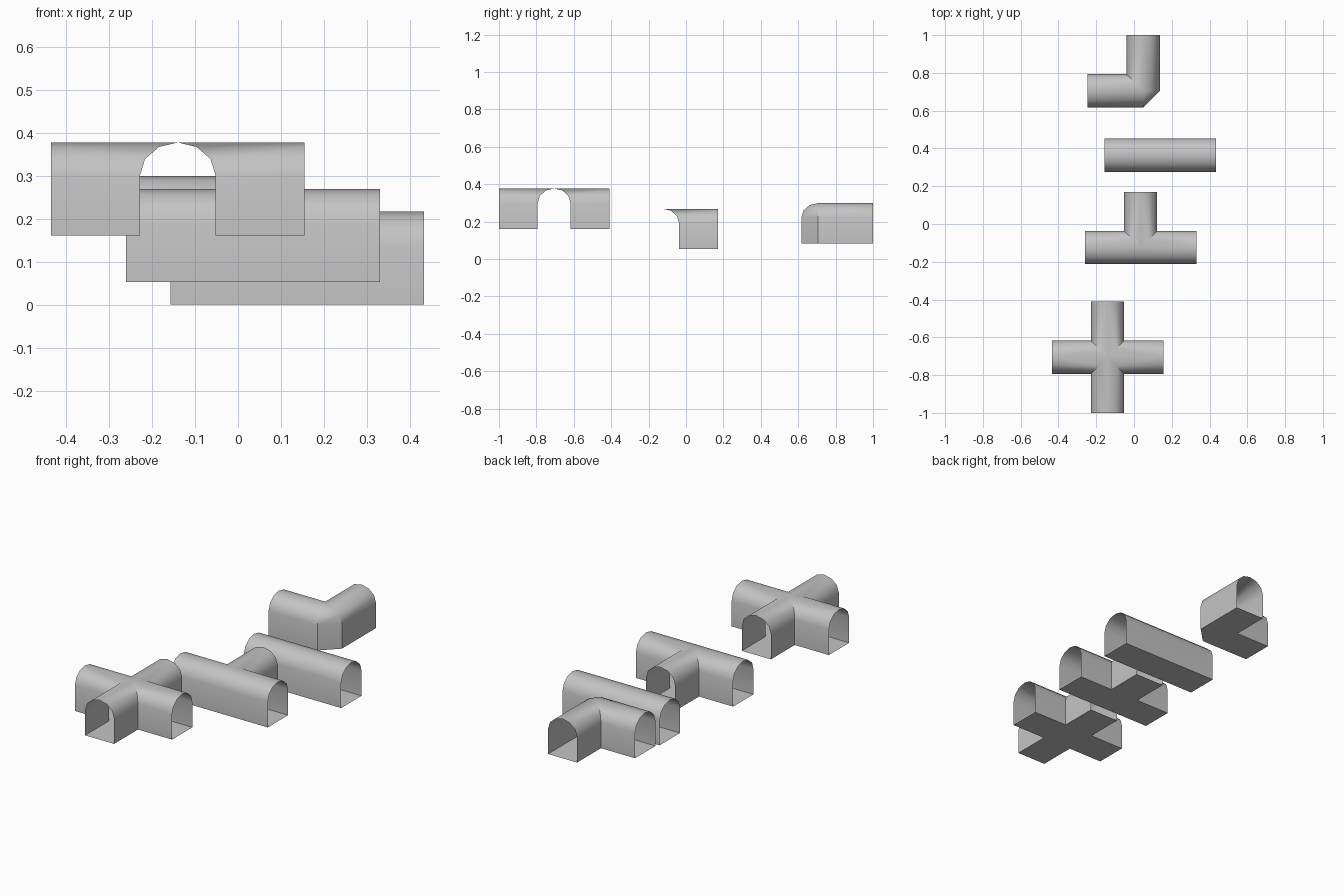
import bpy, bmesh, math
from mathutils import Vector

if "Cube" in bpy.data.objects:
    bpy.data.objects.remove(bpy.data.objects["Cube"], do_unlink=True)

HALF_WIDTH = 0.088
WALL = 0.139
ARCH = 0.077
REACH = 0.295
STEPS = 3

concrete = bpy.data.materials.new("plain_grey")
concrete.use_nodes = True
grey = (0.55, 0.55, 0.55, 1)
concrete.diffuse_color = grey
concrete.node_tree.nodes["Principled BSDF"].inputs["Base Color"].default_value = grey

# Half of the tunnel section: floor centre, floor corner, wall, arch, crown
section = [(0, 0), (HALF_WIDTH, 0)]
for i in range(STEPS + 1):
    a = math.pi / 2 * i / STEPS
    section.append((HALF_WIDTH * math.cos(a), WALL + ARCH * math.sin(a)))


def strip(bm, row_a, row_b):
    """Skin the gap between two matching rows of points."""
    a = [bm.verts.new(p) for p in row_a]
    b = [bm.verts.new(p) for p in row_b]
    for i in range(len(a) - 1):
        bm.faces.new((a[i], a[i + 1], b[i + 1], b[i]))


def row(along, side, distances):
    return [along * t + side * w + Vector((0, 0, z))
            for t, (w, z) in zip(distances, section)]


def tunnel(name, location, arms, outer_corner=None):
    bm = bmesh.new()
    arms = [Vector((x, y, 0)) for x, y in arms]
    for arm in arms:
        for sign in (1, -1):
            side = Vector((-arm.y, arm.x, 0)) * sign
            # Mitre against a neighbouring arm, otherwise stop at the centre
            mitred = side in arms
            inner = [w if mitred else 0 for w, z in section]
            strip(bm, row(arm, side, inner), row(arm, side, [REACH] * len(section)))
    # Chamfered wedge closing the outside of a bend
    if outer_corner:
        u, v = (Vector((x, y, 0)) for x, y in outer_corner)
        zero = [0] * len(section)
        strip(bm, row(u, u, zero), row(v, v, zero))
    bmesh.ops.remove_doubles(bm, verts=bm.verts, dist=0.0005)
    bmesh.ops.recalc_face_normals(bm, faces=bm.faces)
    # Face the shell outward, with the floor looking down
    floor = [f for f in bm.faces if f.calc_center_median().z < 0.001]
    if floor[0].normal.z > 0:
        bmesh.ops.reverse_faces(bm, faces=bm.faces)
    mesh = bpy.data.meshes.new(name)
    bm.to_mesh(mesh)
    bm.free()
    mesh.materials.append(concrete)
    obj = bpy.data.objects.new(name, mesh)
    obj.location = location
    bpy.context.collection.objects.link(obj)
    bpy.ops.object.select_all(action='DESELECT')
    obj.select_set(True)
    bpy.context.view_layer.objects.active = obj
    bpy.ops.object.shade_smooth_by_angle(angle=math.radians(40))


LEFT, RIGHT, BACK, FRONT = (1, 0), (-1, 0), (0, 1), (0, -1)

tunnel("crossing_tunnel", (-0.14, -0.705, 0.161), [LEFT, RIGHT, BACK, FRONT])
tunnel("tee_tunnel", (0.035, -0.125, 0.053), [LEFT, RIGHT, BACK])
tunnel("straight_tunnel", (0.138, 0.364, 0), [LEFT, RIGHT])
tunnel("corner_tunnel", (0.049, 0.705, 0.083), [RIGHT, BACK], outer_corner=(FRONT, LEFT))
